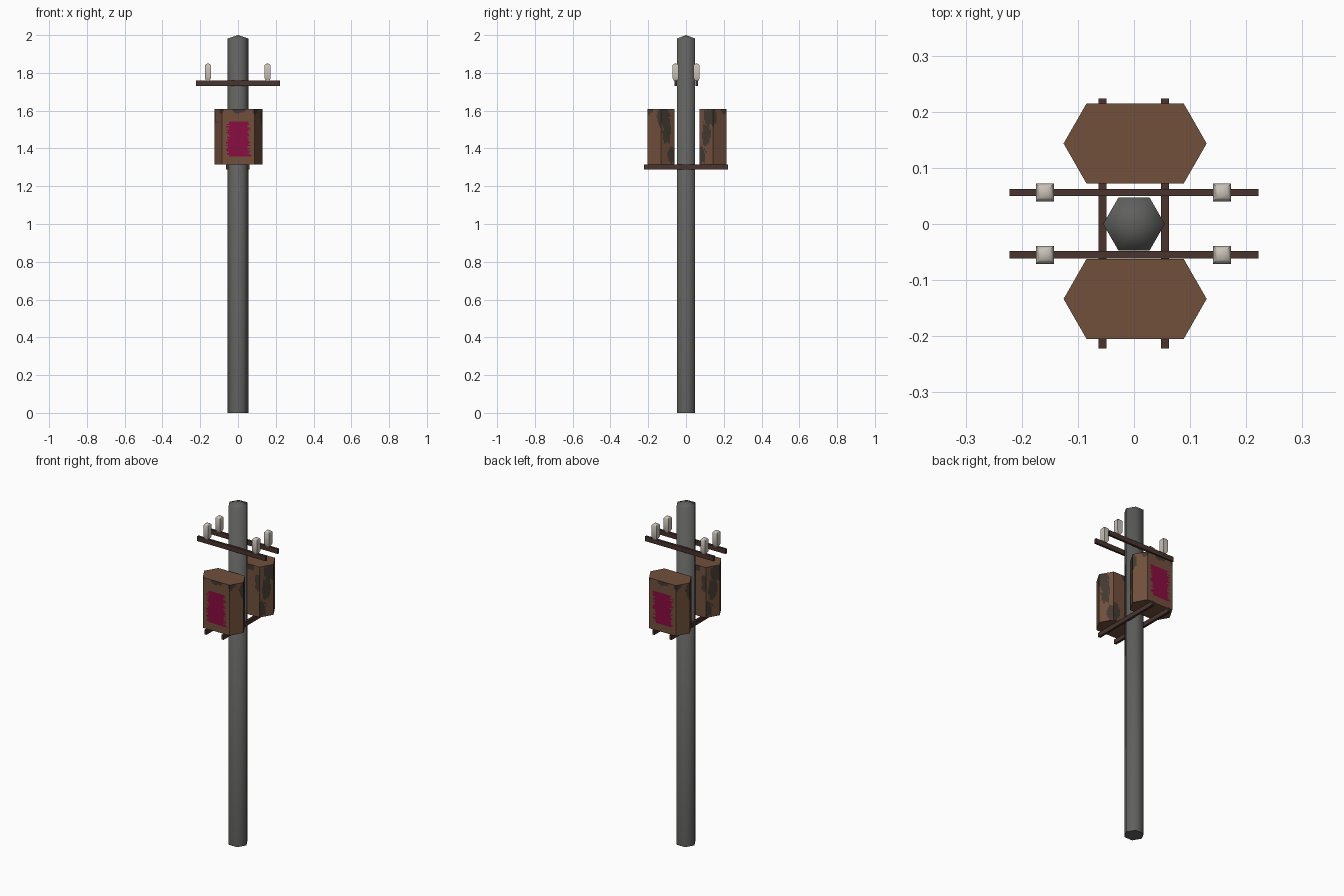
import bpy, bmesh, math, random
from mathutils import Matrix

if "Cube" in bpy.data.objects:
    bpy.data.objects.remove(bpy.data.objects["Cube"])

random.seed(4)


def material(name, rgb):
    m = bpy.data.materials.new(name)
    m.diffuse_color = (*rgb, 1)
    m.use_nodes = True
    m.node_tree.nodes["Principled BSDF"].inputs["Base Color"].default_value = m.diffuse_color
    return m


GREY = material("pole grey", (0.115, 0.115, 0.112))
BROWN = material("box brown", (0.165, 0.08, 0.046))
RUST = material("dark rust", (0.056, 0.041, 0.032))
MAGENTA = material("magenta paint", (0.25, 0.004, 0.05))
BEAM = material("beam brown", (0.065, 0.034, 0.027))
CERAMIC = material("ceramic white", (0.58, 0.53, 0.47))


def finish(name, bm, mats, smooth=None):
    bmesh.ops.recalc_face_normals(bm, faces=bm.faces)
    me = bpy.data.meshes.new(name)
    bm.to_mesh(me)
    bm.free()
    for m in mats:
        me.materials.append(m)
    ob = bpy.data.objects.new(name, me)
    bpy.context.collection.objects.link(ob)
    if smooth:
        bpy.ops.object.select_all(action='DESELECT')
        ob.select_set(True)
        bpy.context.view_layer.objects.active = ob
        bpy.ops.object.shade_smooth_by_angle(angle=math.radians(smooth))
    return ob


def turned(name, profile, sides, turn, mat, loc=(0, 0, 0), smooth=80):
    """Stack of (radius, z) rings; radius 0 makes a point."""
    bm = bmesh.new()
    rings = []
    for r, z in profile:
        n = sides if r else 1
        rings.append([bm.verts.new((loc[0] + r * math.cos(turn + math.tau * i / sides),
                                    loc[1] + r * math.sin(turn + math.tau * i / sides),
                                    loc[2] + z)) for i in range(n)])
    for a, b in zip(rings, rings[1:]):
        for i in range(sides):
            j = (i + 1) % sides
            bm.faces.new((a[i], a[j], b[j], b[i]) if len(b) > 1 else (a[i], a[j], b[0]))
    bm.faces.new(rings[0][::-1])
    return finish(name, bm, [mat], smooth)


def beam(name, loc, size):
    bm = bmesh.new()
    bmesh.ops.create_cube(bm, size=1, matrix=Matrix.Translation(loc) @ Matrix.Diagonal((*size, 1)))
    return finish(name, bm, [BEAM])


# Hexagonal pole with a pointed cap
turned("pole", [(0.055, 0), (0.055, 1.982), (0, 2.0)], 6, 0, GREY)

# Cross arms, with two insulators on each
q = math.sqrt(2)
for side, y in (("front", -0.055), ("back", 0.056)):
    beam(side + "_cross_arm", (0, y, 1.745), (0.444, 0.013, 0.028))
    for end, x in (("left", -0.159), ("right", 0.157)):
        turned(f"{side}_{end}_insulator",
               [(0.009 * q, 0), (0.016 * q, 0.014), (0.016 * q, 0.082), (0.009 * q, 0.09), (0, 0.091)],
               4, math.pi / 4, CERAMIC, (x, y, 1.758), 60)

# Brackets under the boxes
for side, x in (("left", -0.056), ("right", 0.055)):
    beam(side + "_bracket", (x, 0.001, 1.302), (0.014, 0.445, 0.026))

# Box outline corners, starting at the outer (painted) side, and cells per side
CORNERS = [(-0.0865, -0.0715), (0.0865, -0.0715), (0.1275, 0), (0.0865, 0.0715),
           (-0.0865, 0.0715), (-0.1275, 0)]
CELLS = [32, 12, 12, 24, 12, 12]
ROWS, HEIGHT = 48, 0.295

# Rust patches: box side -> (u, height, u radius, height radius)
PATCHES = {
    0: [(0.52, 0.297, 0.2, 0.026), (0.0, 0.295, 0.06, 0.015), (1.0, 0.295, 0.07, 0.03)],
    1: [(0.1, 0.295, 0.3, 0.03), (1.0, 0.25, 0.3, 0.045)],
    2: [(0.3, 0.25, 0.4, 0.05), (0.45, 0.17, 0.3, 0.06), (0.85, 0.05, 0.35, 0.045)],
    3: [(0.1, 0.06, 0.15, 0.05), (0.55, 0.29, 0.25, 0.03), (0.95, 0.2, 0.12, 0.05)],
    4: [(0.7, 0.25, 0.4, 0.05), (0.5, 0.16, 0.3, 0.06), (0.15, 0.05, 0.3, 0.045)],
    5: [(0.9, 0.295, 0.3, 0.03), (0.0, 0.25, 0.3, 0.045)],
}


def rusty(side, u, h):
    wobble = 0.25 * math.sin(19 * u + 70 * h) + 0.15 * math.sin(41 * u - 160 * h)
    return any(((u - a) / ru) ** 2 + ((h - b) / rh) ** 2 < 1 + wobble
               for a, b, ru, rh in PATCHES[side])


def transformer(name, loc, turn):
    bm = bmesh.new()
    outline, tags = [], []
    for s, n in enumerate(CELLS):
        (x0, y0), (x1, y1) = CORNERS[s], CORNERS[(s + 1) % 6]
        for i in range(n):
            outline.append((x0 + (x1 - x0) * i / n, y0 + (y1 - y0) * i / n))
            tags.append((s, (i + 0.5) / n))
    rings = [[bm.verts.new((x, y, HEIGHT * k / ROWS)) for x, y in outline]
             for k in range(ROWS + 1)]
    for k in range(ROWS):
        h = HEIGHT * (k + 0.5) / ROWS
        # ragged ends of the painted rows
        left, right = -random.uniform(0.043, 0.066), random.uniform(0.045, 0.07)
        for i, (s, u) in enumerate(tags):
            j = (i + 1) % len(tags)
            f = bm.faces.new((rings[k][i], rings[k][j], rings[k + 1][j], rings[k + 1][i]))
            x = (u - 0.5) * 0.173
            if s == 0 and 0.042 < h < 0.229 and left < x < right:
                f.material_index = 2
            elif rusty(s, u, h):
                f.material_index = 1
    bm.faces.new(rings[0][::-1])
    bm.faces.new(rings[-1])
    bmesh.ops.transform(bm, verts=bm.verts,
                        matrix=Matrix.Translation(loc) @ Matrix.Rotation(turn, 4, 'Z'))
    return finish(name, bm, [BROWN, RUST, MAGENTA])


# Two transformer boxes facing outward
transformer("front_box", (0.002, -0.1335, 1.315), 0)
transformer("back_box", (0.002, 0.1435, 1.315), math.pi)
